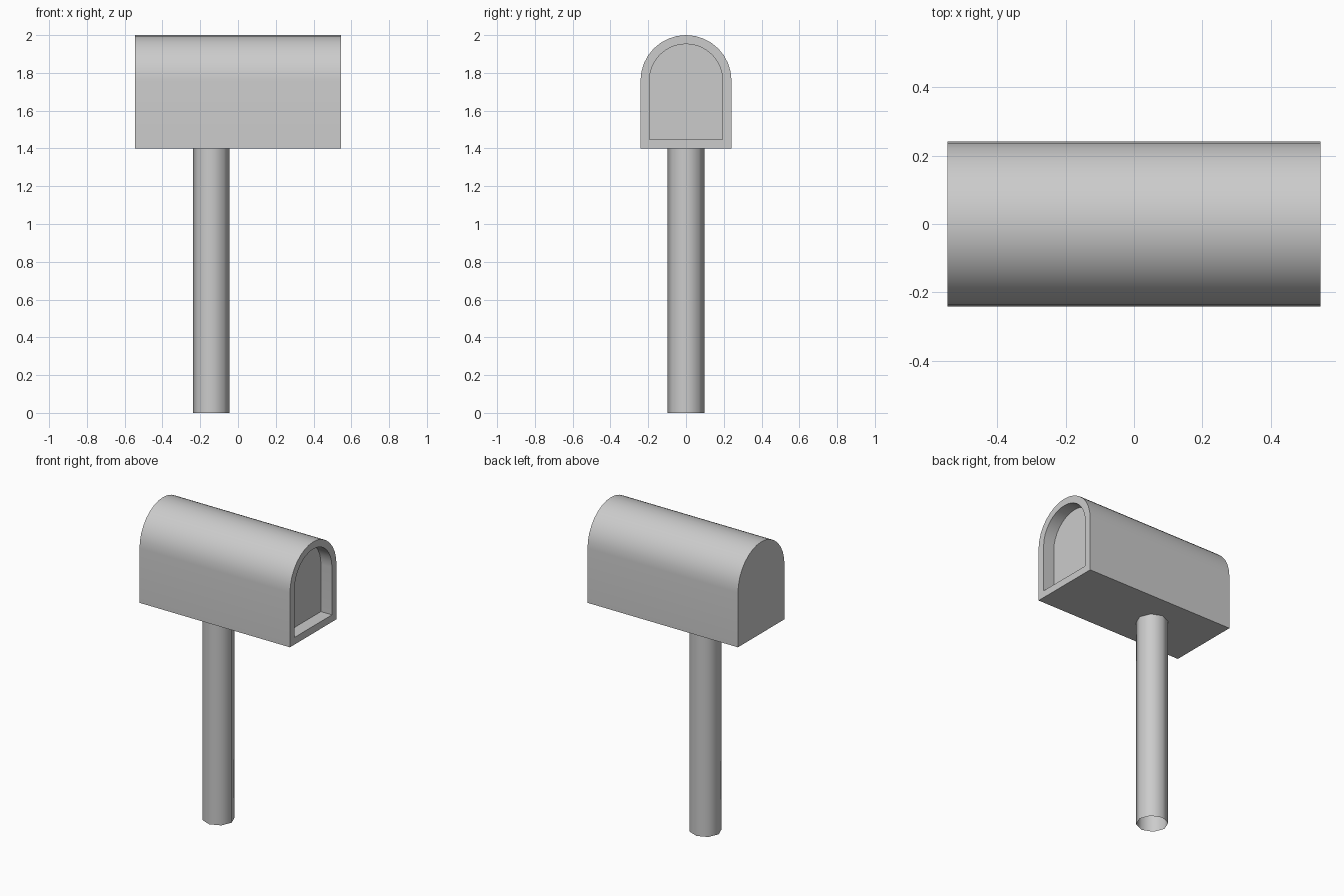
import bpy, bmesh, math

if "Cube" in bpy.data.objects:
    bpy.data.objects.remove(bpy.data.objects["Cube"])

HALF_LEN, HALF_W, BASE_Z, SPRING_Z = 0.546, 0.241, 1.4, 1.759
RIM, DEPTH, ARC = 0.047, 0.08, 16


def arch_ring(bm, x, inset):
    """Arched outline in the YZ plane: square bottom, half-round top."""
    r = HALF_W - inset
    pts = [(-r, BASE_Z + inset), (r, BASE_Z + inset)]
    pts += [(r * math.cos(math.pi * i / ARC), SPRING_Z + r * math.sin(math.pi * i / ARC))
            for i in range(ARC + 1)]
    return [bm.verts.new((x, y, z)) for y, z in pts]


def finish(bm, name):
    mesh = bpy.data.meshes.new(name)
    bmesh.ops.recalc_face_normals(bm, faces=bm.faces)
    bm.to_mesh(mesh)
    bm.free()
    obj = bpy.data.objects.new(name, mesh)
    bpy.context.collection.objects.link(obj)
    bpy.ops.object.select_all(action='DESELECT')
    obj.select_set(True)
    bpy.context.view_layer.objects.active = obj
    return obj


# Mailbox shell: closed back, long sides, front rim, recessed door panel
bm = bmesh.new()
rings = [arch_ring(bm, -HALF_LEN, 0), arch_ring(bm, HALF_LEN, 0),
         arch_ring(bm, HALF_LEN, RIM), arch_ring(bm, HALF_LEN - DEPTH, RIM)]
for a, b in zip(rings, rings[1:]):
    for i in range(len(a)):
        j = (i + 1) % len(a)
        bm.faces.new((a[i], a[j], b[j], b[i]))
bm.faces.new(rings[0])
bm.faces.new(rings[-1])
finish(bm, "mailbox_body")
bpy.ops.object.shade_smooth_by_angle(angle=math.radians(30))

# Post: open eight-sided tube, smooth shaded
bpy.ops.mesh.primitive_cylinder_add(vertices=8, radius=0.097, depth=BASE_Z,
                                    end_fill_type='NOTHING',
                                    location=(-0.142, 0, BASE_Z / 2))
bpy.context.object.name = "post"
bpy.ops.object.shade_smooth()
